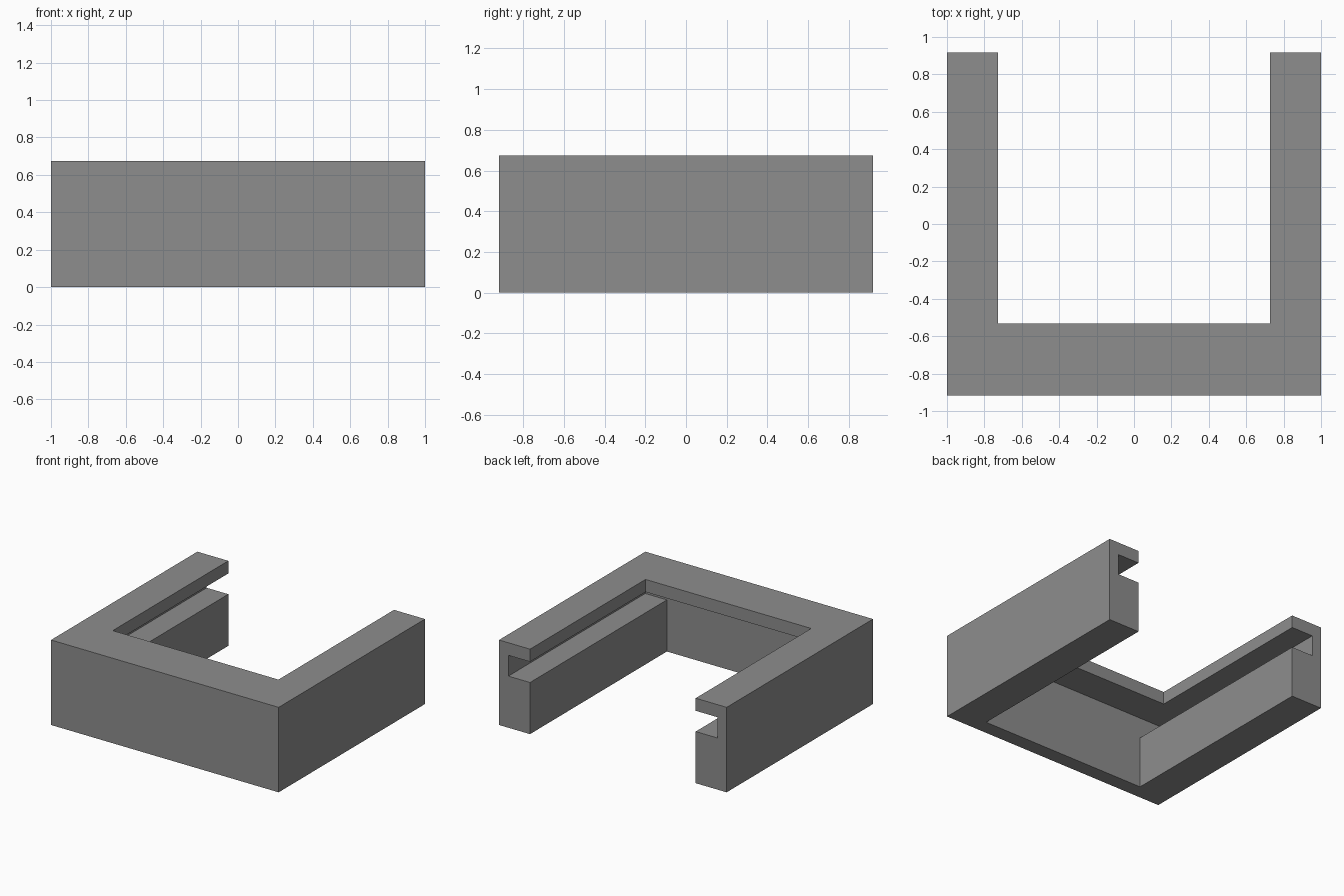
import bpy, bmesh

if "Cube" in bpy.data.objects:
    bpy.data.objects.remove(bpy.data.objects["Cube"])

grey = bpy.data.materials.new("mid grey")
grey.diffuse_color = (0.27, 0.27, 0.27, 1)
grey.use_nodes = True
grey.node_tree.nodes["Principled BSDF"].inputs["Base Color"].default_value = grey.diffuse_color

# Outer size, and the inner limits of each layer: (half width, front edge y)
X, Y, H = 1.0, 0.918, 0.675
LEDGE, LIP = 0.41, 0.575            # slot floor and slot ceiling
lower = (0.728, -0.80)              # wall below the slot
slot = (0.918, -0.80)               # groove for the sliding panel
upper = (0.728, -0.532)             # lip over the slot


def box(bm, x0, x1, y0, y1, z0, z1):
    geo = bmesh.ops.create_cube(bm, size=1)["verts"]
    for v in geo:
        v.co = ((x0 + x1) / 2 + v.co.x * (x1 - x0),
                (y0 + y1) / 2 + v.co.y * (y1 - y0),
                (z0 + z1) / 2 + v.co.z * (z1 - z0))


def make(name, boxes):
    bm = bmesh.new()
    for b in boxes:
        box(bm, *b)
    me = bpy.data.meshes.new(name)
    bm.to_mesh(me)
    bm.free()
    me.materials.append(grey)
    ob = bpy.data.objects.new(name, me)
    bpy.context.collection.objects.link(ob)
    return ob


# Solid block, then one cutter per layer, all open at the back
frame = make("slotted_frame", [(-X, X, -Y, Y, 0, H)])
layers = {"lower_opening": (lower, -0.1, LEDGE + 0.05),
          "panel_slot": (slot, LEDGE, LIP),
          "upper_opening": (upper, LIP - 0.05, H + 0.1)}
for name, ((hx, y0), z0, z1) in layers.items():
    cutter = make(name + "_cutter", [(-hx, hx, y0, Y + 0.1, z0, z1)])
    cutter.hide_render = True
    mod = frame.modifiers.new(name, "BOOLEAN")
    mod.operation = "DIFFERENCE"
    mod.solver = "EXACT"
    mod.object = cutter

# Bake the cuts and drop the cutters
bpy.context.view_layer.objects.active = frame
for mod in list(frame.modifiers):
    bpy.ops.object.modifier_apply(modifier=mod.name)
for ob in list(bpy.data.objects):
    if ob.name.endswith("_cutter"):
        bpy.data.objects.remove(ob)
